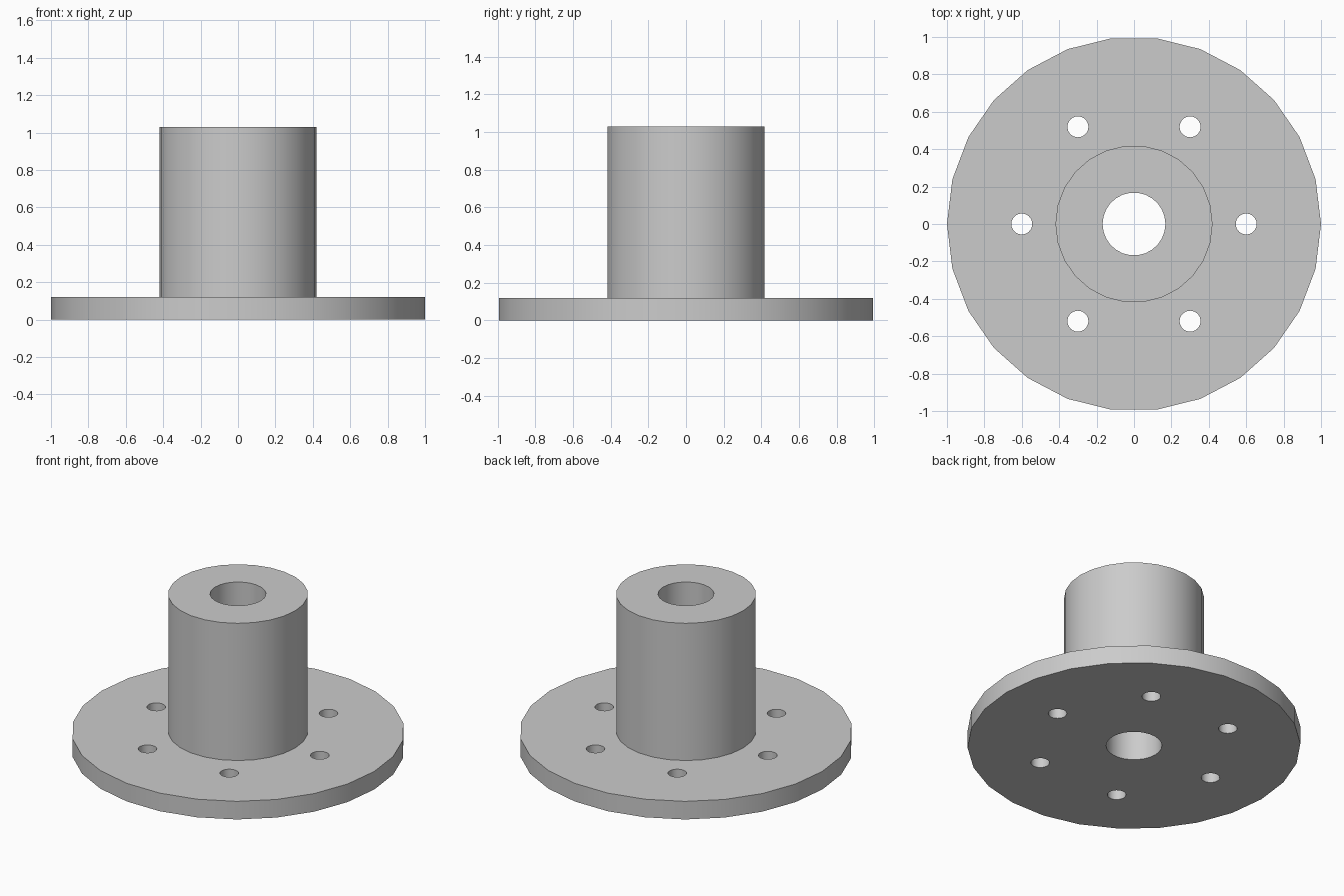
import bpy
import bmesh
from math import cos, sin, tau

SIDES = 26
FLANGE_RADIUS, FLANGE_HEIGHT = 1.0, 0.12
HUB_RADIUS, HUB_TOP = 0.42, 1.03
BORE_RADIUS = 0.168
BOLT_RADIUS, BOLT_CIRCLE, BOLT_COUNT = 0.056, 0.6, 6

default_cube = bpy.data.objects.get("Cube")
if default_cube:
    bpy.data.objects.remove(default_cube, do_unlink=True)


def make_material(name, color):
    mat = bpy.data.materials.new(name)
    mat.use_nodes = True
    mat.diffuse_color = color
    mat.node_tree.nodes["Principled BSDF"].inputs["Base Color"].default_value = color
    return mat


def lathe(name, profile, mat):
    """Revolve a closed (radius, height) profile around z."""
    bm = bmesh.new()
    rings = []
    for i in range(SIDES):
        a = tau * i / SIDES
        rings.append([bm.verts.new((r * cos(a), r * sin(a), z)) for r, z in profile])
    n = len(profile)
    for i, ring in enumerate(rings):
        following = rings[(i + 1) % SIDES]
        for j in range(n):
            k = (j + 1) % n
            bm.faces.new((ring[j], following[j], following[k], ring[k]))
    bmesh.ops.recalc_face_normals(bm, faces=bm.faces)
    mesh = bpy.data.meshes.new(name)
    bm.to_mesh(mesh)
    bm.free()
    mesh.materials.append(mat)
    obj = bpy.data.objects.new(name, mesh)
    bpy.context.collection.objects.link(obj)
    return obj


grey = make_material("plain_grey", (0.6, 0.6, 0.6, 1.0))

# Flange, hub and central bore as one turned piece
flanged_hub = lathe("flanged_hub", [
    (BORE_RADIUS, 0),
    (FLANGE_RADIUS, 0),
    (FLANGE_RADIUS, FLANGE_HEIGHT),
    (HUB_RADIUS, FLANGE_HEIGHT),
    (HUB_RADIUS, HUB_TOP),
    (BORE_RADIUS, HUB_TOP),
], grey)

# Bolt holes drilled through the flange
for i in range(BOLT_COUNT):
    a = tau * i / BOLT_COUNT
    bpy.ops.mesh.primitive_cylinder_add(
        vertices=SIDES, radius=BOLT_RADIUS, depth=FLANGE_HEIGHT * 3,
        location=(BOLT_CIRCLE * cos(a), BOLT_CIRCLE * sin(a), FLANGE_HEIGHT / 2))
    drill = bpy.context.object
    drill.name = "bolt_hole_cutter"
    drill.hide_render = True
    drill.data.materials.append(grey)
    cut = flanged_hub.modifiers.new("bolt_hole", 'BOOLEAN')
    cut.operation = 'DIFFERENCE'
    cut.solver = 'EXACT'
    cut.object = drill
    bpy.context.view_layer.objects.active = flanged_hub
    bpy.ops.object.modifier_apply(modifier=cut.name)
    bpy.data.objects.remove(drill, do_unlink=True)

# Smooth round walls with crisp rims
bpy.ops.object.select_all(action='DESELECT')
flanged_hub.select_set(True)
bpy.context.view_layer.objects.active = flanged_hub
bpy.ops.object.shade_smooth_by_angle(angle=0.5)
